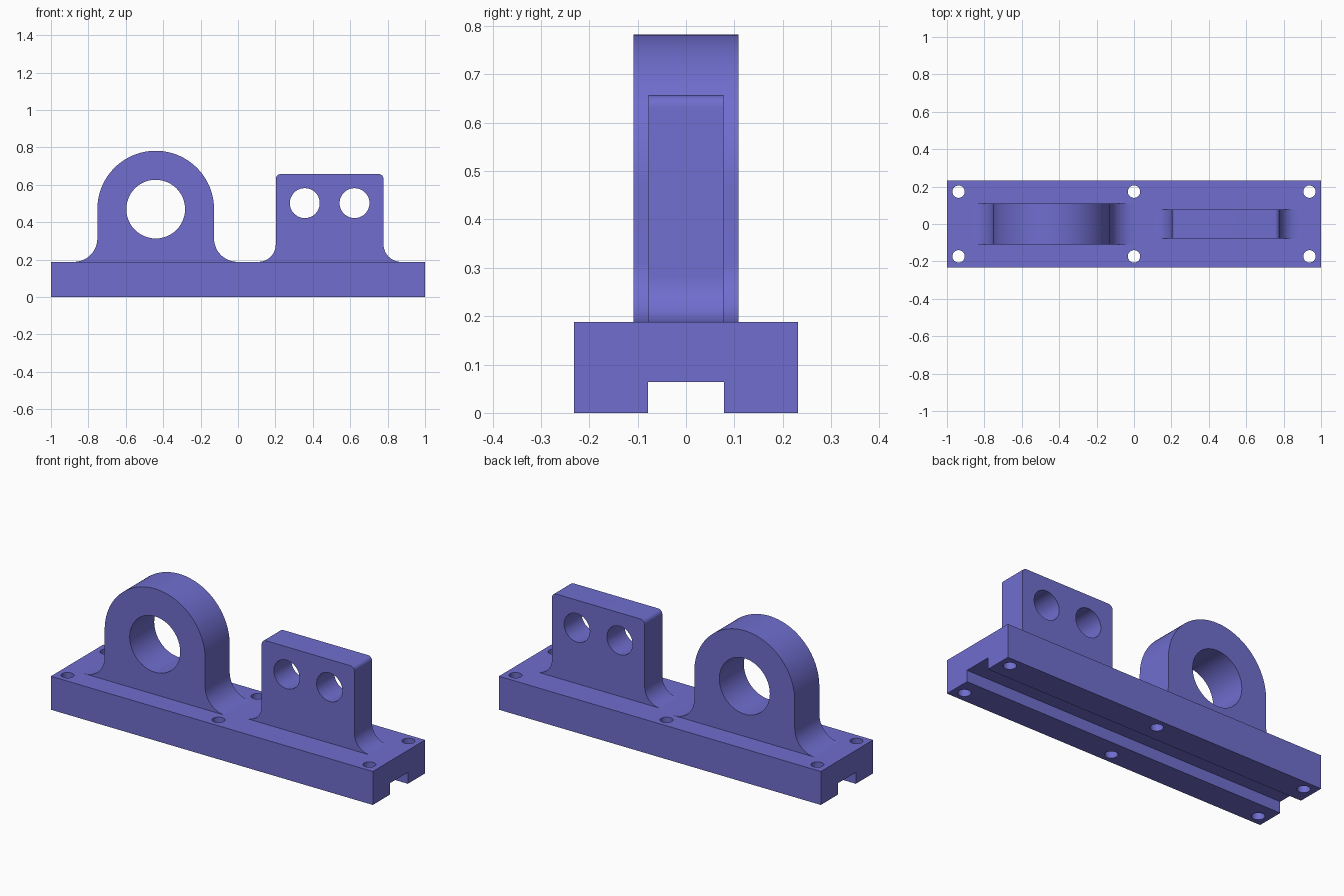
import bpy, bmesh
from math import sin, cos, pi, radians
from mathutils import Vector

if "Cube" in bpy.data.objects:
    bpy.data.objects.remove(bpy.data.objects["Cube"], do_unlink=True)

# Single blue-violet finish
paint = bpy.data.materials.new("blue_violet")
paint.use_nodes = True
colour = (0.16, 0.155, 0.62, 1)
paint.diffuse_color = colour
paint.node_tree.nodes["Principled BSDF"].inputs["Base Color"].default_value = colour

BASE_TOP = 0.188


def arc(cx, cz, r, start, end, steps):
    """Points on an arc, angles in degrees."""
    angles = [radians(start + (end - start) * i / steps) for i in range(steps + 1)]
    return [(cx + r * cos(a), cz + r * sin(a)) for a in angles]


def prism(name, points, place, direction):
    """Extrude a flat outline along a direction; place maps 2D to 3D."""
    bm = bmesh.new()
    face = bm.faces.new([bm.verts.new(place(u, v)) for u, v in points])
    extruded = bmesh.ops.extrude_face_region(bm, geom=[face])["geom"]
    verts = [g for g in extruded if isinstance(g, bmesh.types.BMVert)]
    bmesh.ops.translate(bm, verts=verts, vec=Vector(direction))
    bmesh.ops.recalc_face_normals(bm, faces=bm.faces)
    mesh = bpy.data.meshes.new(name)
    bm.to_mesh(mesh)
    bm.free()
    mesh.materials.append(paint)
    obj = bpy.data.objects.new(name, mesh)
    bpy.context.collection.objects.link(obj)
    return obj


def select_only(obj):
    bpy.ops.object.select_all(action="DESELECT")
    obj.select_set(True)
    bpy.context.view_layer.objects.active = obj


def drill(obj, holes, along_y):
    """Cut round holes (u, v, radius) through a part, then smooth it."""
    for u, v, r in holes:
        circle = arc(u, v, r, 0, 360, 48)[:-1]
        if along_y:
            cutter = prism("hole_cutter", circle, lambda a, b: (a, -0.5, b), (0, 1, 0))
        else:
            cutter = prism("hole_cutter", circle, lambda a, b: (a, b, -0.5), (0, 0, 1))
        cutter.hide_render = True
        select_only(obj)
        mod = obj.modifiers.new("hole", "BOOLEAN")
        mod.operation, mod.solver, mod.object = "DIFFERENCE", "EXACT", cutter
        bpy.ops.object.modifier_apply(modifier=mod.name)
        bpy.data.objects.remove(cutter, do_unlink=True)
    select_only(obj)
    bpy.ops.object.shade_smooth_by_angle(angle=radians(30))


def upright(name, left, right, fillet, top, half_depth):
    """Plate with flared feet standing on the base, closed by a top outline."""
    foot = BASE_TOP + fillet
    outline = arc(right + fillet, foot, fillet, 270, 180, 12) + top
    outline += arc(left - fillet, foot, fillet, 0, -90, 12)
    return prism(name, outline, lambda a, b: (a, -half_depth, b), (0, 2 * half_depth, 0))


# Base bar with a channel along its underside and six bolt holes
half, slot, slot_top = 0.232, 0.079, 0.064
section = [(-half, 0), (-slot, 0), (-slot, slot_top), (slot, slot_top),
           (slot, 0), (half, 0), (half, BASE_TOP), (-half, BASE_TOP)]
base = prism("base_bar", section, lambda y, z: (-1, y, z), (2, 0, 0))
drill(base, [(x, y, 0.033) for x in (-0.938, 0, 0.938) for y in (-0.173, 0.173)], False)

# Rounded lug with one large bore
cx, cz, radius = -0.44, 0.47, 0.312
lug = upright("round_lug", cx - radius, cx + radius, 0.125,
              arc(cx, cz, radius, 0, 180, 48), 0.109)
drill(lug, [(cx, cz, 0.157)], True)

# Square plate with softened corners and two holes
left, right, top, corner = 0.202, 0.778, 0.657, 0.025
crown = arc(right - corner, top - corner, corner, 0, 90, 8)
crown += arc(left + corner, top - corner, corner, 90, 180, 8)
plate = upright("twin_hole_plate", left, right, 0.094, crown, 0.078)
drill(plate, [(0.357, 0.502, 0.08), (0.623, 0.502, 0.08)], True)
